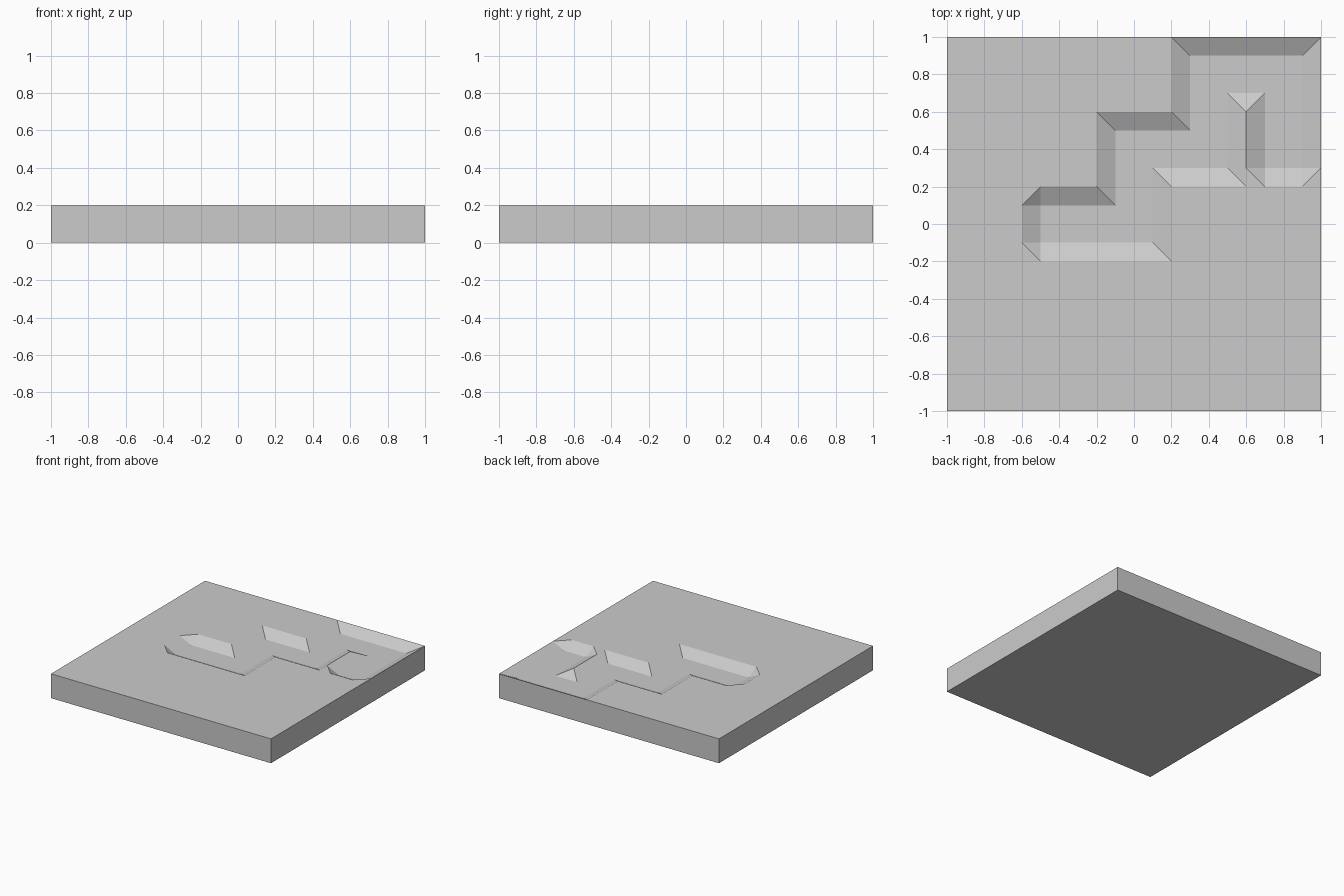
import bpy
import bmesh

if "Cube" in bpy.data.objects:
    bpy.data.objects.remove(bpy.data.objects["Cube"])

CELLS = 20          # grid squares along each side, 0.1 unit each
TOP = 0.2
FLOOR = 0.15

# Sunken floor areas in tenths of a unit: x0, x1, y0, y1
SUNKEN = [(-5, 1, -1, 1), (-1, 1, 1, 3), (-1, 9, 3, 5), (3, 9, 5, 9)]
RIDGE = (6, 6, 3, 6)
# Corner squares (lower-left point) whose diagonal rises to the right
RISING = {(-6, 1), (9, 2), (9, 9), (6, 6)}


def inside(x, y, r):
    return r[0] <= x <= r[1] and r[2] <= y <= r[3]


def height(x, y):
    low = any(inside(x, y, r) for r in SUNKEN) and not inside(x, y, RIDGE)
    return FLOOR if low else TOP


def key(v):
    return round(v.co.x * 10), round(v.co.y * 10)


bm = bmesh.new()

# Top surface with the sunken area
bmesh.ops.create_grid(bm, x_segments=CELLS, y_segments=CELLS, size=1.0)
for v in bm.verts:
    v.co.z = height(*key(v))

# Split the sloped corner squares along their diagonals
for f in list(bm.faces):
    corner = {key(v): v for v in f.verts}
    x, y = min(corner)
    if sum(v.co.z < TOP - 0.01 for v in f.verts) in (1, 3):
        if (x, y) in RISING:
            a, b = corner[(x, y)], corner[(x + 1, y + 1)]
        else:
            a, b = corner[(x, y + 1)], corner[(x + 1, y)]
        bmesh.utils.face_split(f, a, b)

# Side walls and underside
rim = [e for e in bm.edges if e.is_boundary]
new = bmesh.ops.extrude_edge_only(bm, edges=rim)["geom"]
for v in new:
    if isinstance(v, bmesh.types.BMVert):
        v.co.z = 0.0
bmesh.ops.holes_fill(bm, edges=[e for e in bm.edges if e.is_boundary], sides=0)

# Merge coplanar squares into clean flat faces
bmesh.ops.dissolve_limit(bm, angle_limit=0.01, verts=bm.verts[:], edges=bm.edges[:])
bmesh.ops.recalc_face_normals(bm, faces=bm.faces[:])

mesh = bpy.data.meshes.new("ground_slab")
bm.to_mesh(mesh)
bm.free()
slab = bpy.data.objects.new("ground_slab", mesh)
bpy.context.collection.objects.link(slab)
